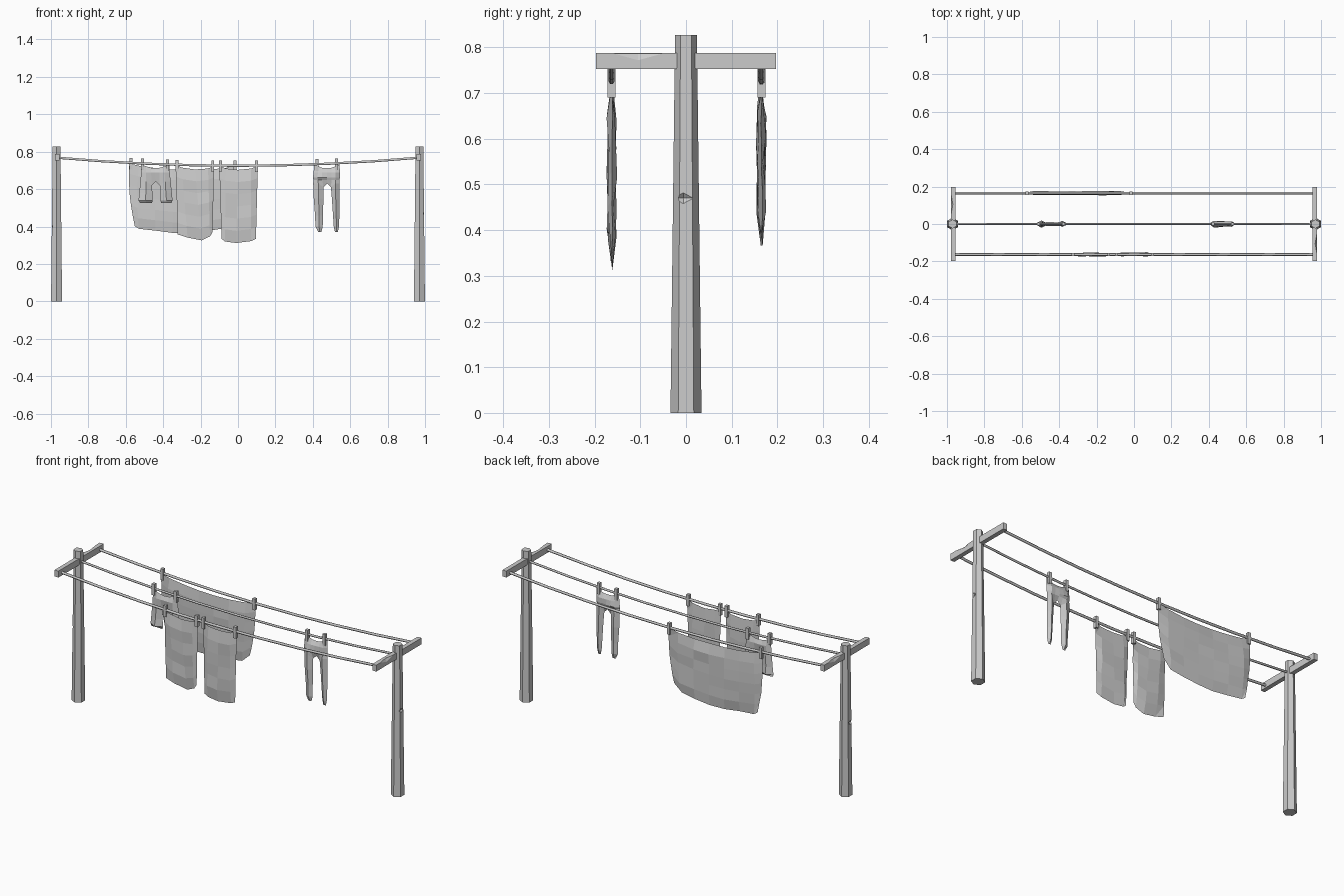
import bpy, bmesh, math, random
from mathutils import Matrix

if "Cube" in bpy.data.objects:
    bpy.data.objects.remove(bpy.data.objects["Cube"])

random.seed(4)


def to_object(name, bm):
    bmesh.ops.recalc_face_normals(bm, faces=bm.faces)
    me = bpy.data.meshes.new(name)
    bm.to_mesh(me)
    bm.free()
    ob = bpy.data.objects.new(name, me)
    bpy.context.collection.objects.link(ob)
    return ob


def box(name, loc, size):
    bm = bmesh.new()
    bmesh.ops.create_cube(bm, size=1, matrix=Matrix.Translation(loc) @ Matrix.Diagonal((*size, 1)))
    return to_object(name, bm)


def chip(target, loc, radii):
    """Small wedge-shaped nick cut into the wood."""
    bm = bmesh.new()
    bmesh.ops.create_uvsphere(bm, u_segments=4, v_segments=2, radius=1,
                              matrix=Matrix.Translation(loc) @ Matrix.Diagonal((*radii, 1)))
    cutter = to_object(target.name + "_chip_cutter", bm)
    cutter.hide_render = True
    cutter.hide_viewport = True
    mod = target.modifiers.new("chip", 'BOOLEAN')
    mod.operation = 'DIFFERENCE'
    mod.object = cutter


def line_z(x):
    return 0.725 + 0.046 * x * x


def cloth(name, y, rows, thick, keep=lambda r, c: True, wobble=0.003):
    """Two-sided pillow-like fabric from rows of (x, z) points; edges are pinched shut."""
    bm = bmesh.new()
    nr, nc = len(rows), len(rows[0])
    cells = {(r, c) for r in range(nr - 1) for c in range(nc - 1) if keep(r, c)}
    front, back = {}, {}
    for r in range(nr):
        for c in range(nc):
            around = [(r - i, c - j) in cells for i in (0, 1) for j in (0, 1)]
            if not any(around):
                continue
            x, z = rows[r][c]
            yc = y + random.uniform(-wobble, wobble)
            if all(around):
                t = thick[r] * random.uniform(0.75, 1.2)
                front[r, c] = bm.verts.new((x, yc - t, z))
                back[r, c] = bm.verts.new((x, yc + t, z))
            else:
                front[r, c] = back[r, c] = bm.verts.new((x, yc, z))
    for r, c in cells:
        quad = [(r, c), (r + 1, c), (r + 1, c + 1), (r, c + 1)]
        for side in (front, back):
            bm.faces.new([side[q] for q in quad])
    return to_object(name, bm)


def towel(name, y, top, bottom, bulge=0.0, n=6):
    """Hanging rectangle: top and bottom edges as matching (x, z) points."""
    rows = []
    for r in range(n + 1):
        v = r / n
        row = []
        for c, ((xt, zt), (xb, zb)) in enumerate(zip(top, bottom)):
            side = 1 - 2 * c / (len(top) - 1)
            x = xt + (xb - xt) * v - side * bulge * math.sin(math.pi * v)
            row.append((x, zt + (zb - zt) * v))
        rows.append(row)
    return cloth(name, y, rows, [0.008] * (n + 1))


def trousers(name, rows, thick, crotch):
    """Rows of z, left outer, left inner, right inner, right outer; legs split below crotch row."""
    pts = []
    for i, (z, a, b, c, d) in enumerate(rows):
        xs = [a, (a + b) / 2, b, (b + c) / 2, c, (c + d) / 2, d]
        sag = [0.015, 0.005, -0.003, -0.005, -0.003, 0.005, 0.015] if i == 0 else [0] * 7
        if i == crotch:
            sag = [0, 0, -0.02, 0, -0.02, 0, 0]
        pts.append([(x, z + s) for x, s in zip(xs, sag)])
    return cloth(name, 0, pts, thick, lambda r, c: r < crotch or c not in (2, 3), 0.001)


# Tapered six-sided posts and their crossbars
for side, s, chip_z in (("left", -1, 0.40), ("right", 1, 0.47)):
    bm = bmesh.new()
    bmesh.ops.create_cone(bm, cap_ends=True, segments=6, radius1=0.034, radius2=0.024, depth=0.827,
                          matrix=Matrix.Translation((s * 0.97, 0, 0.4135)))
    ys = [abs(v.co.y) for v in bm.verts]
    if max(ys) < 0.0335:  # put the corners on the y axis
        bmesh.ops.rotate(bm, verts=bm.verts, cent=(s * 0.97, 0, 0), matrix=Matrix.Rotation(math.pi / 6, 3, 'Z'))
    post = to_object(side + "_post", bm)
    chip(post, (s * (0.97 + 0.0245), -0.006, chip_z), (0.009, 0.022, 0.012))
    bar = box(side + "_crossbar", (s * 0.966, 0, 0.77), (0.024, 0.393, 0.035))
    chip(bar, (s * 0.978, -0.105 * s, 0.787), (0.01, 0.055, 0.015))

# Three sagging lines
for name, y, rad in (("front_line", -0.163, 0.007), ("middle_line", 0, 0.006), ("back_line", 0.165, 0.007)):
    cu = bpy.data.curves.new(name, 'CURVE')
    cu.dimensions = '3D'
    cu.bevel_depth = rad
    cu.bevel_resolution = 1
    cu.use_fill_caps = True
    sp = cu.splines.new('POLY')
    sp.points.add(8)
    for i, p in enumerate(sp.points):
        x = -0.965 + 1.93 * i / 8
        p.co = (x, y, line_z(x), 1)
    bpy.context.collection.objects.link(bpy.data.objects.new(name, cu))

# Clothes pegs
pegs = [(-0.573, 0.165), (-0.015, 0.165), (-0.51, 0), (-0.377, 0), (0.422, 0), (0.527, 0),
        (-0.326, -0.163), (-0.135, -0.163), (-0.094, -0.163), (0.099, -0.163)]
for i, (x, y) in enumerate(pegs):
    box("peg_%d" % (i + 1), (x, y, line_z(x) - 0.004), (0.016, 0.018, 0.062))

# Bed sheet on the back line
towel("bed_sheet", 0.165,
      [(-0.582, 0.738), (-0.53, 0.725), (-0.44, 0.712), (-0.35, 0.705), (-0.26, 0.703),
       (-0.17, 0.704), (-0.07, 0.712), (-0.01, 0.727)],
      [(-0.552, 0.402), (-0.53, 0.388), (-0.44, 0.378), (-0.35, 0.366), (-0.26, 0.366),
       (-0.17, 0.375), (-0.09, 0.388), (-0.045, 0.43)], 0.012)

# Two towels on the front line
towel("left_towel", -0.163,
      [(-0.332, 0.728), (-0.30, 0.715), (-0.23, 0.705), (-0.16, 0.71), (-0.128, 0.724)],
      [(-0.323, 0.358), (-0.27, 0.341), (-0.195, 0.326), (-0.15, 0.347), (-0.136, 0.37)])
towel("right_towel", -0.163,
      [(-0.1, 0.724), (-0.065, 0.71), (0.0, 0.703), (0.07, 0.71), (0.106, 0.724)],
      [(-0.088, 0.335), (-0.07, 0.32), (-0.01, 0.312), (0.07, 0.322), (0.096, 0.335)])

# Shorts and long trousers on the middle line
trousers("shorts",
         [(0.717, -0.518, -0.465, -0.42, -0.367), (0.69, -0.518, -0.465, -0.42, -0.365),
          (0.64, -0.522, -0.46, -0.418, -0.36), (0.58, -0.528, -0.458, -0.417, -0.354),
          (0.54, -0.532, -0.456, -0.415, -0.35), (0.527, -0.525, -0.46, -0.411, -0.355)],
         [0.006, 0.01, 0.013, 0.015, 0.017, 0.01], 2)
trousers("trousers",
         [(0.717, 0.408, 0.45, 0.5, 0.543), (0.69, 0.404, 0.45, 0.5, 0.545),
          (0.662, 0.401, 0.45, 0.5, 0.545), (0.65, 0.403, 0.45, 0.5, 0.542),
          (0.63, 0.402, 0.457, 0.497, 0.543), (0.55, 0.405, 0.457, 0.502, 0.543),
          (0.46, 0.412, 0.454, 0.508, 0.542), (0.40, 0.414, 0.453, 0.512, 0.54),
          (0.372, 0.428, 0.446, 0.518, 0.534)],
         [0.008, 0.012, 0.015, 0.011, 0.012, 0.013, 0.013, 0.012, 0.01], 4)
